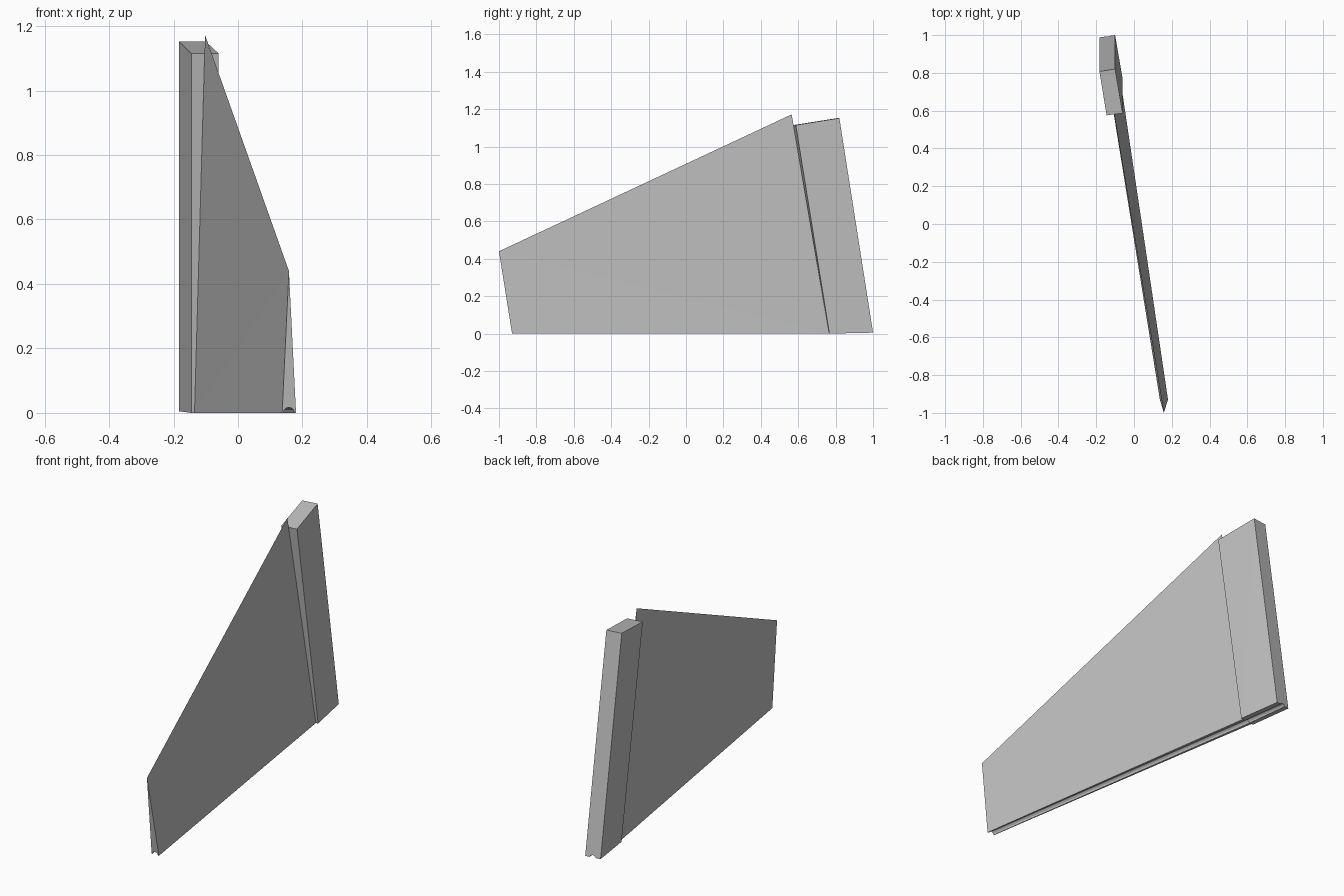
import bpy, bmesh
from mathutils import Vector

if "Cube" in bpy.data.objects:
    bpy.data.objects.remove(bpy.data.objects["Cube"])

grey = bpy.data.materials.new("light_grey")
grey.diffuse_color = (0.53, 0.53, 0.53, 1)
grey.use_nodes = True
grey.node_tree.nodes["Principled BSDF"].inputs["Base Color"].default_value = grey.diffuse_color


def solid(name, points, faces):
    """Flat-faced closed solid from corner points."""
    bm = bmesh.new()
    verts = [bm.verts.new(p) for p in points]
    for f in faces:
        bm.faces.new([verts[i] for i in f])
    bmesh.ops.triangulate(bm, faces=[f for f in bm.faces if len(f.verts) > 3])
    bmesh.ops.recalc_face_normals(bm, faces=bm.faces)
    mesh = bpy.data.meshes.new(name)
    bm.to_mesh(mesh)
    bm.free()
    mesh.materials.append(grey)
    obj = bpy.data.objects.new(name, mesh)
    bpy.context.collection.objects.link(obj)
    return obj


# Tapered fin: wide at the base, sharp along the sloping top edge
fin = solid("fin_blade",
            [(0.137, -0.93, 0), (0.18, -0.93, 0), (-0.072, 0.765, 0), (-0.135, 0.755, 0),
             (0.158, -1.0, 0.44), (-0.102, 0.565, 1.172)],
            [(0, 1, 2, 3), (0, 1, 4), (2, 3, 5), (1, 2, 5, 4), (3, 0, 4, 5)])

# Thicker slanted rudder behind the fin
corners = [(-0.145, 0.575, 1.115), (-0.06, 0.587, 1.115),
           (-0.10, 0.82, 1.152), (-0.183, 0.808, 1.152)]
bottom = [(x, y + 0.18, 0.0 if i < 2 else 0.005) for i, (x, y, z) in enumerate(corners)]
rudder = solid("rudder", corners + bottom,
               [(0, 1, 2, 3), (7, 6, 5, 4)] +
               [(i, (i + 1) % 4, 4 + (i + 1) % 4, 4 + i) for i in range(4)])

# Round groove running along the underside of both parts
start, end = Vector((0.184, -1.1, 0)), Vector((-0.157, 1.1, 0))
bpy.ops.mesh.primitive_cylinder_add(vertices=12, radius=0.017, depth=(end - start).length,
                                    location=(start + end) / 2,
                                    rotation=(end - start).to_track_quat('Z', 'Y').to_euler())
cutter = bpy.context.object
cutter.name = "groove_cutter"
cutter.data.materials.append(grey)
cutter.hide_render = True
cutter.hide_viewport = True
for part in (fin, rudder):
    cut = part.modifiers.new("groove", 'BOOLEAN')
    cut.operation = 'DIFFERENCE'
    cut.solver = 'EXACT'
    cut.object = cutter
